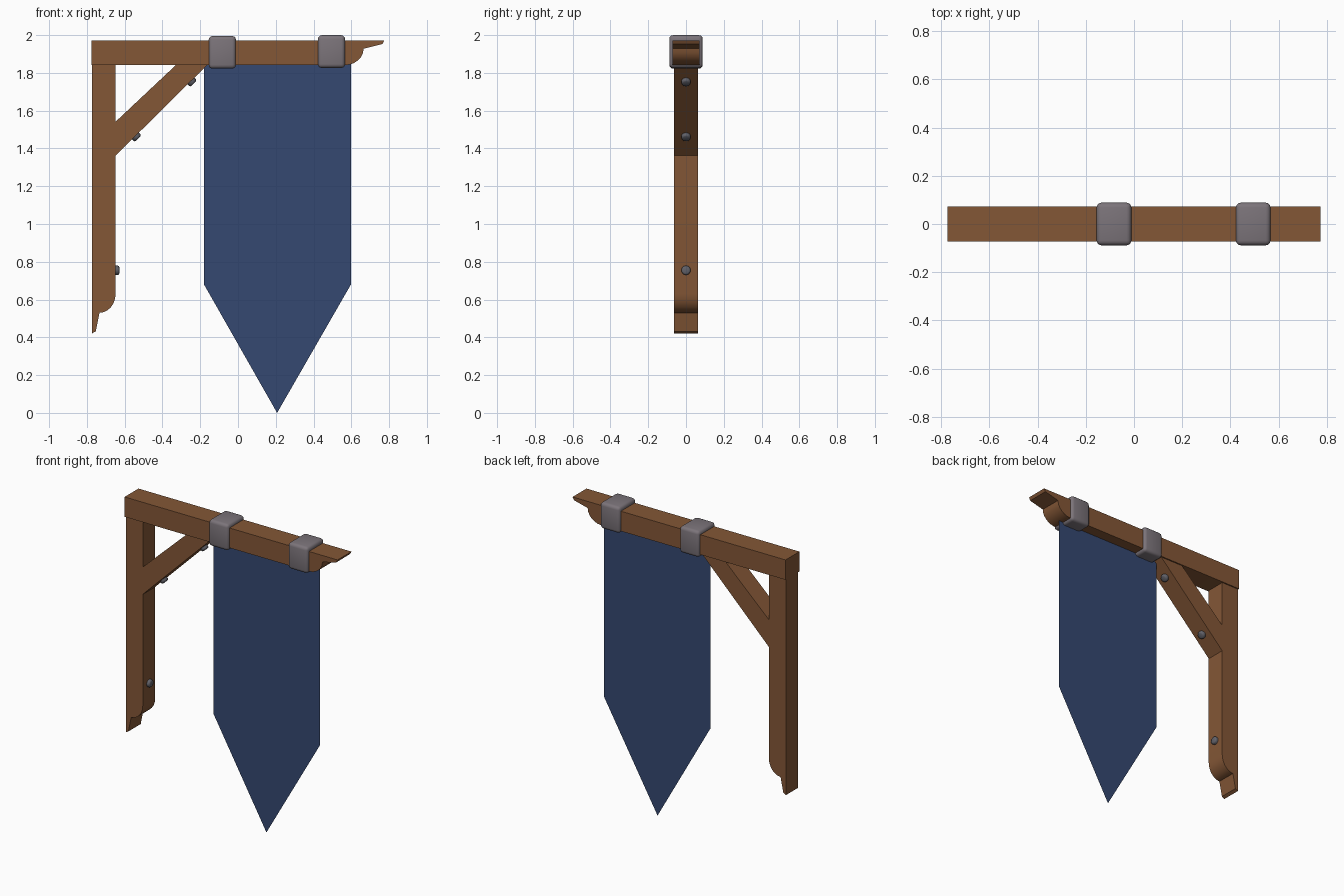
import bpy, bmesh, math
from mathutils import Vector

if "Cube" in bpy.data.objects:
    bpy.data.objects.remove(bpy.data.objects["Cube"])


def material(name, rgb):
    m = bpy.data.materials.new(name)
    m.diffuse_color = (*rgb, 1)
    m.use_nodes = True
    m.node_tree.nodes["Principled BSDF"].inputs["Base Color"].default_value = m.diffuse_color
    return m


WOOD = material("brown wood", (0.23, 0.095, 0.037))
CLOTH = material("navy cloth", (0.036, 0.065, 0.165))
IRON = material("grey iron", (0.20, 0.175, 0.195))
BOLT = material("dark bolt iron", (0.12, 0.12, 0.14))


def finish(name, bm, mat):
    me = bpy.data.meshes.new(name)
    bmesh.ops.recalc_face_normals(bm, faces=bm.faces)
    bm.to_mesh(me)
    bm.free()
    me.materials.append(mat)
    ob = bpy.data.objects.new(name, me)
    bpy.context.collection.objects.link(ob)
    return ob


def smooth(ob, angle):
    bpy.ops.object.select_all(action='DESELECT')
    ob.select_set(True)
    bpy.context.view_layer.objects.active = ob
    bpy.ops.object.shade_smooth_by_angle(angle=math.radians(angle))


def timber(name, profile, half):
    """Extrude an x-z outline through the depth."""
    bm = bmesh.new()
    face = bm.faces.new([bm.verts.new((x, -half, z)) for x, z in profile])
    new = bmesh.ops.extrude_face_region(bm, geom=[face])["geom"]
    bmesh.ops.translate(bm, vec=(0, 2 * half, 0),
                        verts=[v for v in new if isinstance(v, bmesh.types.BMVert)])
    return finish(name, bm, WOOD)


# Rounded shoulder shared by the two carved timber ends: (along, across)
def shoulder(along, across, steps=6):
    return [(along * math.sin(t), across * (1 - math.cos(t)))
            for t in (math.pi / 2 * i / steps for i in range(steps + 1))]


# Top beam with carved tip
beam = [(-0.775, 1.972), (-0.775, 1.841)]
beam += [(0.565 + a, 1.841 + c) for a, c in shoulder(0.1, 0.087)]
beam += [(0.765, 1.953), (0.775, 1.972)]
smooth(timber("top_beam", beam, 0.072), 25)

# Upright post with carved foot
post = [(-0.772, 1.845), (-0.648, 1.845)]
post += [(-0.648 - c, 0.63 - a) for a, c in shoulder(0.1, 0.085)]
post += [(-0.753, 0.432), (-0.772, 0.421)]
smooth(timber("wall_post", post, 0.064), 25)

# Diagonal brace
timber("diagonal_brace", [(-0.655, 1.355), (-0.16, 1.845), (-0.325, 1.845), (-0.655, 1.535)], 0.0635)

# Hanging banner, a single sheet with a pointed hem
bm = bmesh.new()
bm.faces.new([bm.verts.new((x, 0, z)) for x, z in
              [(-0.18, 1.85), (-0.18, 0.68), (0.207, 0.0), (0.598, 0.68), (0.598, 1.85)]])
finish("banner", bm, CLOTH)

# Iron straps round the beam
for name, x, z in (("inner_strap", -0.083, 1.909), ("outer_strap", 0.495, 1.913)):
    bm = bmesh.new()
    bmesh.ops.create_cube(bm, size=1)
    bmesh.ops.scale(bm, vec=(0.144, 0.177, 0.173), verts=bm.verts)
    bmesh.ops.translate(bm, vec=(x, 0, z), verts=bm.verts)
    bmesh.ops.bevel(bm, geom=bm.edges[:], offset=0.02, segments=3, profile=0.5, affect='EDGES')
    smooth(finish(name, bm, IRON), 40)

# Domed bolts on the post and the brace underside
for i, (x, z, d) in enumerate([(-0.648, 0.755, (1, 0, 0)),
                               (-0.543, 1.466, (1, 0, -1)),
                               (-0.249, 1.757, (1, 0, -1))]):
    bm = bmesh.new()
    bmesh.ops.create_cone(bm, cap_ends=True, segments=12, radius1=0.025, radius2=0.025, depth=0.04)
    rim = [e for e in bm.edges if all(v.co.z > 0 for v in e.verts)]
    bmesh.ops.bevel(bm, geom=rim, offset=0.009, segments=2, profile=0.5, affect='EDGES')
    ob = finish(f"bolt_{i + 1}", bm, BOLT)
    ob.location = (x, 0, z)
    ob.rotation_euler = Vector(d).to_track_quat('Z', 'Y').to_euler()
    smooth(ob, 50)
